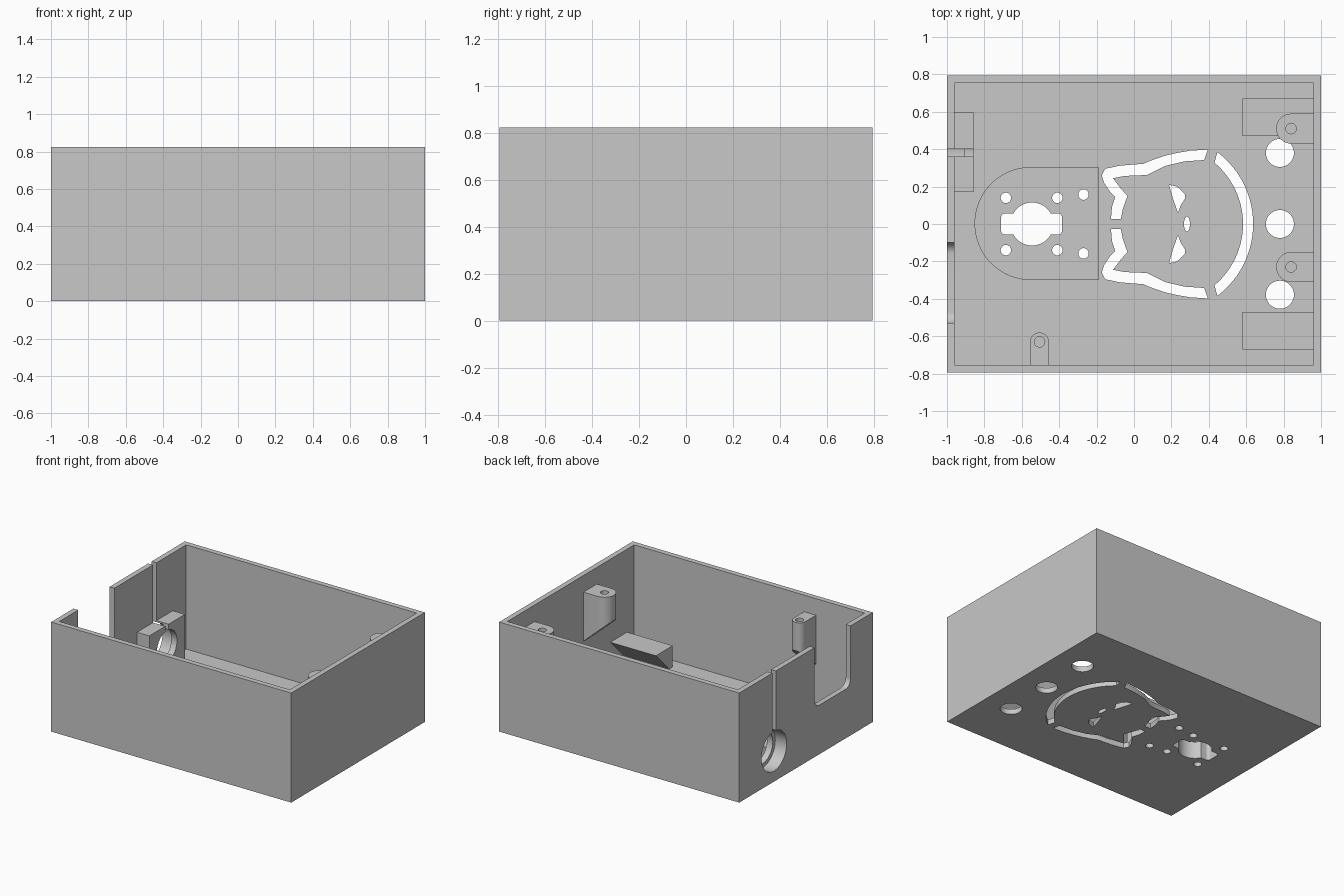
import bpy, bmesh, math
from mathutils import Vector

if "Cube" in bpy.data.objects:
    bpy.data.objects.remove(bpy.data.objects["Cube"], do_unlink=True)

GREY = (0.58, 0.58, 0.58, 1)
grey = bpy.data.materials.new("plain grey")
grey.use_nodes = True
grey.diffuse_color = GREY
grey.node_tree.nodes["Principled BSDF"].inputs["Base Color"].default_value = GREY

W, D, H, T = 1.0, 0.795, 0.825, 0.04   # half width, half depth, height, wall
IX, IY = W - T, D - T                  # inner half sizes


def prism(name, pts, lo, hi, axis="z"):
    """Extrude a 2D outline along z (outline x,y) or along x (outline y,z)."""
    def place(a, b, h):
        return (a, b, h) if axis == "z" else (h, a, b)
    bm = bmesh.new()
    low = [bm.verts.new(place(a, b, lo)) for a, b in pts]
    high = [bm.verts.new(place(a, b, hi)) for a, b in pts]
    bm.faces.new(low)
    bm.faces.new(high)
    n = len(pts)
    for i in range(n):
        j = (i + 1) % n
        bm.faces.new((low[i], low[j], high[j], high[i]))
    bmesh.ops.recalc_face_normals(bm, faces=bm.faces)
    mesh = bpy.data.meshes.new(name)
    bm.to_mesh(mesh)
    bm.free()
    mesh.materials.append(grey)
    ob = bpy.data.objects.new(name, mesh)
    bpy.context.collection.objects.link(ob)
    return ob


def rect(a0, a1, b0, b1):
    return [(a0, b0), (a1, b0), (a1, b1), (a0, b1)]


def arc(cx, cy, r, start, end, n=16, ry=None):
    ry = ry or r
    angles = [math.radians(start + (end - start) * i / n) for i in range(n + 1)]
    return [(cx + r * math.cos(t), cy + ry * math.sin(t)) for t in angles]


def circle(cx, cy, r, n=40, ry=None):
    return arc(cx, cy, r, 0, 360, n, ry)[:-1]


def round_rect(a0, a1, b0, b1, r):
    return (arc(a1 - r, b1 - r, r, 0, 90, 6) + arc(a0 + r, b1 - r, r, 90, 180, 6)
            + arc(a0 + r, b0 + r, r, 180, 270, 6) + arc(a1 - r, b0 + r, r, 270, 360, 6))


def flip_y(pts):
    return [(x, -y) for x, y in pts]


def cut(target, pts, lo, hi, axis="z"):
    cutter = prism("cutter", pts, lo, hi, axis)
    cutter.hide_render = True
    mod = target.modifiers.new("cut", "BOOLEAN")
    mod.operation = "DIFFERENCE"
    mod.solver = "EXACT"
    mod.object = cutter
    with bpy.context.temp_override(object=target, active_object=target):
        bpy.ops.object.modifier_apply(modifier=mod.name)
    bpy.data.objects.remove(cutter, do_unlink=True)


parts = []

# Open-topped case
case = prism("case", rect(-W, W, -D, D), 0, H)
cut(case, rect(-IX, IX, -IY, IY), T, H + 0.1)
parts.append(case)

# Raised mounting platform with one rounded end
platform = prism("sensor_platform",
                 [(-0.19, -0.30), (-0.19, 0.305)] + arc(-0.55, 0.0025, 0.3025, 90, 270, 40), T, 0.13)
parts.append(platform)

# Sensor opening and screw holes, through platform and floor
screws = [(-0.685, 0.14), (-0.41, 0.14), (-0.27, 0.157)]
openings = [circle(-0.545, 0, 0.115), round_rect(-0.71, -0.385, -0.057, 0.057, 0.02)]
for x, y in screws:
    openings += [circle(x, s * y, 0.028, 20) for s in (1, -1)]
for ob in (case, platform):
    for outline in openings:
        cut(ob, outline, -0.1, 0.2)

# Button holes
for y in (-0.378, 0, 0.38):
    cut(case, circle(0.78, y, 0.075), -0.1, 0.1)

# Animal face grille cut into the floor
ear_side = [(0.395, 0.398), (0.30, 0.392), (0.23, 0.38), (0.165, 0.365), (0.105, 0.345),
            (0.05, 0.322), (-0.075, 0.312),
            (-0.155, 0.295), (-0.172, 0.26), (-0.16, 0.22), (-0.13, 0.175), (-0.10, 0.145),
            (-0.118, 0.09), (-0.123, 0.027), (-0.07, 0.027), (-0.06, 0.08), (-0.035, 0.15),
            (-0.075, 0.195), (-0.112, 0.245), (-0.05, 0.257), (0.07, 0.262), (0.165, 0.31),
            (0.27, 0.335), (0.375, 0.342)]
eye = [(0.187, 0.21), (0.23, 0.20), (0.272, 0.16), (0.272, 0.135), (0.25, 0.10),
       (0.235, 0.06), (0.21, 0.13)]
chin = arc(0.156, 0, 0.481, -53, 53, 36) + arc(0.156, 0, 0.427, 50, -50, 36)
nose = circle(0.283, 0, 0.016, 24, ry=0.04)
for outline in (ear_side, flip_y(ear_side), eye, flip_y(eye), chin, nose):
    cut(case, outline, -0.1, 0.1)

# Rounded notch in the side wall
notch = ([(-0.10, 1), (-0.53, 1)] + arc(-0.47, 0.43, 0.06, 180, 270, 10)
         + arc(-0.16, 0.43, 0.06, 270, 360, 10))
cut(case, notch, -1.1, -0.9, "x")

# Cable clamp block with stepped hole and slot
clamp = prism("cable_clamp", rect(-IX, -0.858, 0.17, 0.595), T, 0.39)
parts.append(clamp)
for ob in (case, clamp):
    cut(ob, rect(0.36, 0.40, 0.23, 1), -1.1, -0.8, "x")
    cut(ob, circle(0.38, 0.23, 0.15), -1.1, -0.905, "x")
cut(clamp, circle(0.38, 0.23, 0.12), -0.95, -0.8, "x")


# Screw bosses: rounded posts on the wall, tapering back below
def boss(name, wall_point, angle, reach, r):
    outline = [(0, -r)] + arc(reach, 0, r, -90, 90, 20) + [(0, r)]
    ob = prism(name, outline, 0.33, 0.70)
    for v in ob.data.vertices:
        if v.co.z < 0.5:
            v.co.z += 0.9 * v.co.x
    cut(ob, circle(reach, 0, 0.028, 20), 0.55, 0.8)
    ob.rotation_euler.z = angle
    ob.location = Vector((*wall_point, 0))
    parts.append(ob)


boss("back_side_boss", (IX, 0.51), math.pi, 0.12, 0.08)
boss("front_side_boss", (IX, -0.23), math.pi, 0.12, 0.08)
boss("front_wall_boss", (-0.505, -IY), math.pi / 2, 0.125, 0.05)

# Undercut support ledges on the side wall
ledge = [(0.47, 0.20), (0.67, 0.20), (0.67, T), (0.63, T)]
parts.append(prism("back_ledge", ledge, 0.58, IX, "x"))
parts.append(prism("front_ledge", [(-y, z) for y, z in ledge], 0.58, IX, "x"))

# Smooth curved walls, keep hard edges sharp
bpy.ops.object.select_all(action="DESELECT")
for ob in parts:
    ob.select_set(True)
bpy.context.view_layer.objects.active = case
bpy.ops.object.shade_smooth_by_angle(angle=math.radians(30))
